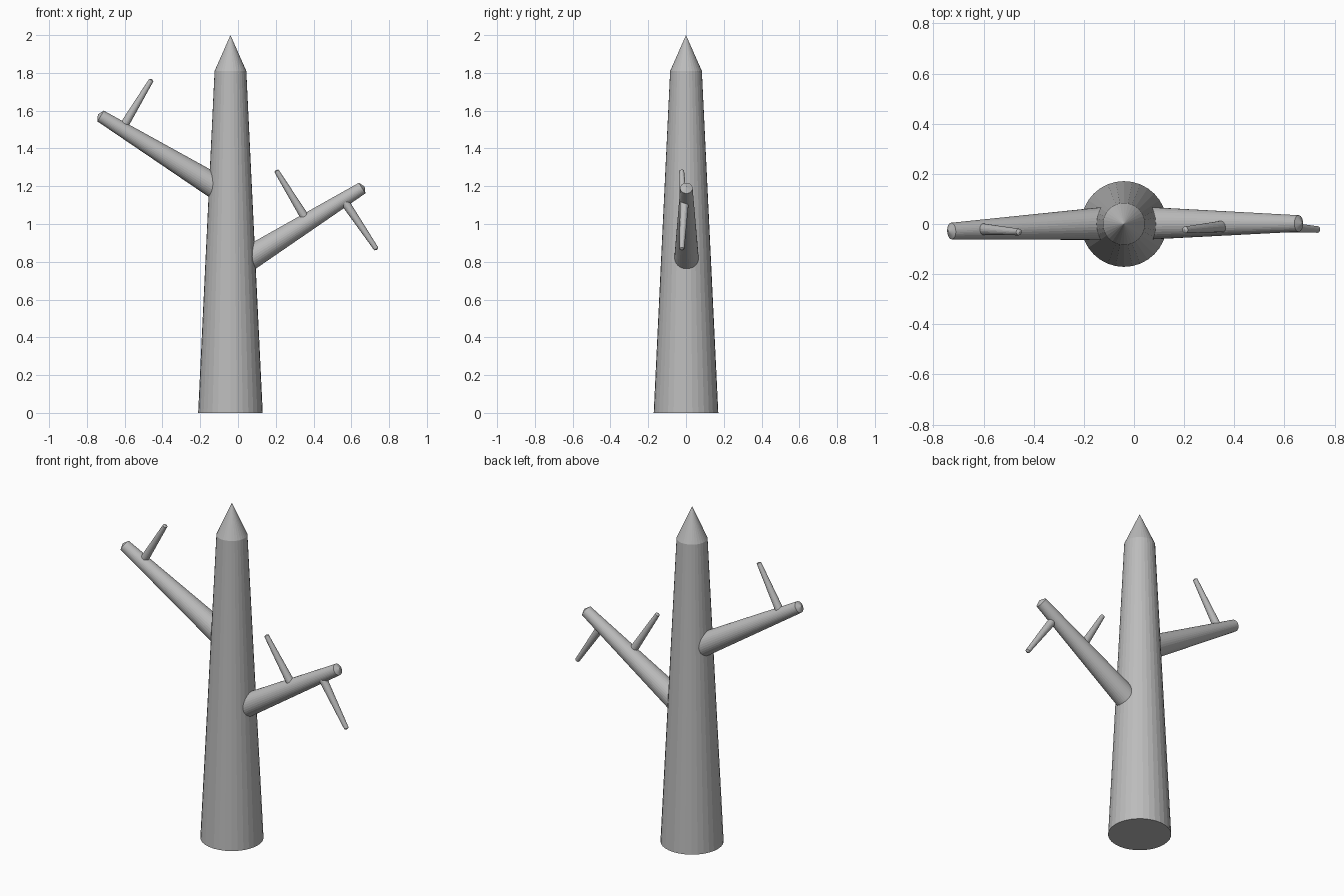
import bpy, bmesh, math
from mathutils import Vector

if "Cube" in bpy.data.objects:
    bpy.data.objects.remove(bpy.data.objects["Cube"])

wood = bpy.data.materials.new("grey_wood")
wood.diffuse_color = (0.5, 0.5, 0.5, 1)
wood.use_nodes = True
wood.node_tree.nodes["Principled BSDF"].inputs["Base Color"].default_value = wood.diffuse_color


def spike(name, start, end, r1, r2, tip, sides=32):
    """Tapered round pole from start to end, closed by a cone of height tip."""
    start, end = Vector(start), Vector(end)
    axis = end - start
    length = axis.length
    bm = bmesh.new()
    rings = []
    for r, h in ((r1, 0), (r2, length)):
        rings.append([bm.verts.new((r * math.cos(a), r * math.sin(a), h))
                      for a in (2 * math.pi * i / sides for i in range(sides))])
    apex = bm.verts.new((0, 0, length + tip))
    low, high = rings
    bm.faces.new(low[::-1])
    for i in range(sides):
        j = (i + 1) % sides
        bm.faces.new((low[i], low[j], high[j], high[i]))
        bm.faces.new((high[i], high[j], apex))
    mesh = bpy.data.meshes.new(name)
    bm.to_mesh(mesh)
    bm.free()
    mesh.materials.append(wood)
    ob = bpy.data.objects.new(name, mesh)
    ob.rotation_mode = 'QUATERNION'
    ob.rotation_quaternion = axis.to_track_quat('Z', 'Y')
    ob.location = start
    bpy.context.collection.objects.link(ob)
    return ob


# Trunk with pointed top
spike("trunk", (-0.04, 0, 0), (-0.04, 0, 1.81), 0.171, 0.084, 0.19)

# Two main limbs, rooted inside the trunk
spike("left_limb", (-0.04, 0.006, 1.15), (-0.728, -0.028, 1.572), 0.07, 0.033, 0.016)
spike("right_limb", (-0.04, 0.003, 0.756), (0.657, 0.002, 1.19), 0.07, 0.033, 0.016)

# Twigs, rooted inside the limbs
spike("left_twig", (-0.615, -0.02, 1.503), (-0.459, -0.032, 1.762), 0.024, 0.013, 0.006, 20)
spike("right_upper_twig", (0.37, -0.008, 1.01), (0.204, -0.023, 1.281), 0.024, 0.013, 0.006, 20)
spike("right_lower_twig", (0.557, -0.008, 1.128), (0.732, -0.022, 0.868), 0.024, 0.013, 0.006, 20)
